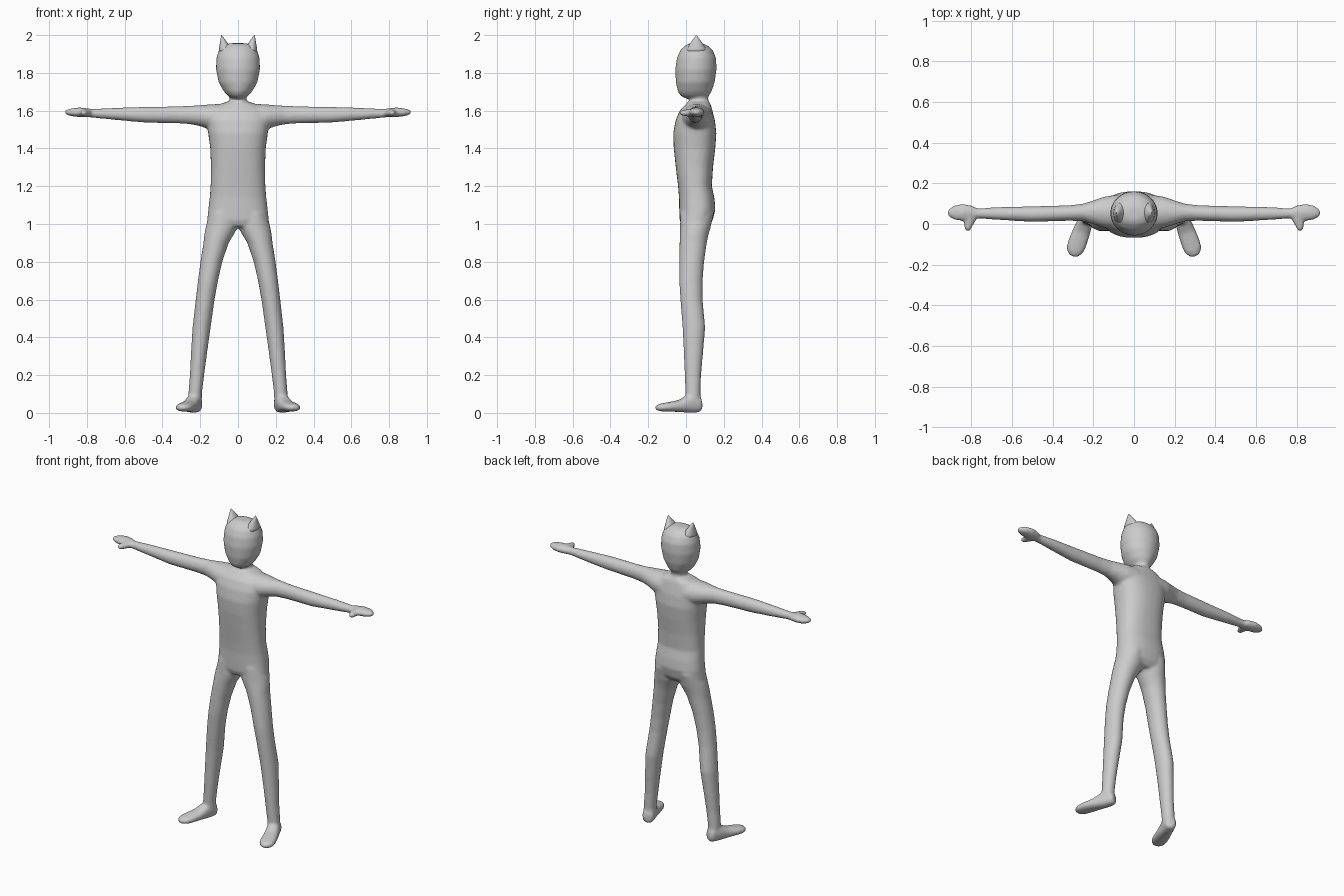
import bpy, bmesh, math
from mathutils import Vector as V


def loft(bm, rings, power=2.0, n=32):
    """Skin closed superellipse rings; each ring is (centre, half axis u, half axis v)."""
    loops = []
    for c, u, v in rings:
        loop = []
        for i in range(n):
            a = 2 * math.pi * i / n
            ca, sa = math.cos(a), math.sin(a)
            p = math.copysign(abs(ca) ** (2 / power), ca)
            q = math.copysign(abs(sa) ** (2 / power), sa)
            loop.append(bm.verts.new(c + u * p + v * q))
        loops.append(loop)
    faces = [bm.faces.new((a[i], a[(i + 1) % n], b[(i + 1) % n], b[i]))
             for a, b in zip(loops, loops[1:]) for i in range(n)]
    faces += [bm.faces.new(loops[0]), bm.faces.new(loops[-1])]
    bmesh.ops.recalc_face_normals(bm, faces=faces)


def upright(rows, s=1):
    """Rows of z, centre x, half width, y front, y back."""
    return [(V((s * x, (y0 + y1) / 2, z)), V((w, 0, 0)), V((0, (y1 - y0) / 2, 0)))
            for z, x, w, y0, y1 in rows]


def sideways(rows, s):
    """Rows of x, y front, y back, z bottom, z top."""
    return [(V((s * x, (y0 + y1) / 2, (z0 + z1) / 2)), V((0, (y1 - y0) / 2, 0)),
             V((0, 0, (z1 - z0) / 2))) for x, y0, y1, z0, z1 in rows]


def finish(name, bm):
    mesh = bpy.data.meshes.new(name)
    bm.to_mesh(mesh)
    bm.free()
    for p in mesh.polygons:
        p.use_smooth = True
    ob = bpy.data.objects.new(name, mesh)
    bpy.context.collection.objects.link(ob)
    return ob


bm = bmesh.new()

# Torso
loft(bm, upright([
    (0.985, 0, .150, -.020, .115), (1.02, 0, .163, -.034, .142),
    (1.08, 0, .157, -.036, .156), (1.14, 0, .150, -.037, .150),
    (1.20, 0, .145, -.042, .137), (1.30, 0, .143, -.054, .143),
    (1.40, 0, .147, -.065, .155), (1.48, 0, .158, -.068, .161),
    (1.55, 0, .168, -.055, .153), (1.60, 0, .155, -.033, .140),
    (1.63, 0, .110, -.005, .132), (1.648, 0, .055, .012, .122)]), 2.4)

# Neck and head
loft(bm, upright([(1.60, 0, .055, .01, .125), (1.66, 0, .043, .018, .118),
                  (1.72, 0, .043, .018, .118)]))
loft(bm, upright([
    (1.664, 0, .030, .00, .105), (1.678, 0, .054, -.028, .120),
    (1.70, 0, .074, -.043, .135), (1.75, 0, .103, -.054, .152),
    (1.82, 0, .117, -.057, .162), (1.88, 0, .114, -.048, .159),
    (1.92, 0, .102, -.030, .142), (1.945, 0, .078, -.005, .115),
    (1.957, 0, .045, .020, .085)]))

for s in (-1, 1):
    # Leg
    loft(bm, upright([
        (1.06, .080, .072, -.03, .148), (0.98, .087, .085, -.032, .130),
        (0.94, .102, .077, -.033, .118), (0.90, .116, .067, -.034, .110),
        (0.80, .141, .058, -.035, .096), (0.70, .159, .053, -.036, .088),
        (0.60, .174, .050, -.030, .088), (0.45, .193, .048, -.018, .102),
        (0.30, .208, .042, -.011, .089), (0.20, .217, .038, -.007, .080),
        (0.10, .227, .036, -.003, .077), (0.04, .228, .036, .000, .077)], s))
    # Foot, turned outwards
    d, side = V((s * .34, -.94, 0)), V((s * .94, .34, 0))
    heel = V((s * .215, .082, 0))
    loft(bm, [(heel + d * t + V((0, 0, (z0 + z1) / 2)), side * w, V((0, 0, (z1 - z0) / 2)))
              for t, w, z0, z1 in [
                  (.000, .020, .015, .065), (.012, .034, .003, .090),
                  (.060, .038, .000, .100), (.090, .040, .002, .088),
                  (.130, .044, .005, .067), (.190, .047, .007, .056),
                  (.225, .043, .008, .050), (.248, .028, .012, .043),
                  (.257, .014, .018, .036)]], 2.4)
    # Arm and hand
    loft(bm, sideways([
        (.08, -.03, .145, 1.48, 1.637), (.15, -.018, .134, 1.50, 1.633),
        (.20, -.002, .116, 1.518, 1.629), (.25, .014, .100, 1.528, 1.626),
        (.32, .016, .092, 1.533, 1.623), (.50, .010, .087, 1.537, 1.620),
        (.65, .019, .084, 1.551, 1.615), (.77, .027, .077, 1.563, 1.609),
        (.80, .018, .092, 1.566, 1.613), (.84, .014, .099, 1.566, 1.617),
        (.88, .019, .094, 1.570, 1.612), (.907, .033, .078, 1.577, 1.606),
        (.918, .045, .064, 1.585, 1.600)], s))
    # Thumb
    loft(bm, [(V((s * x, y, 1.588)), V((w, 0, 0)), V((0, 0, h))) for x, y, w, h in [
        (.807, .050, .036, .022), (.808, .015, .029, .020),
        (.814, -.010, .021, .017), (.817, -.027, .016, .013),
        (.817, -.034, .008, .007)]])

# Fuse all parts into one soft skin
body = finish("body", bm)
rem = body.modifiers.new("fuse", 'REMESH')
rem.mode = 'VOXEL'
rem.voxel_size = 0.008
rem.use_smooth_shade = True
smooth = body.modifiers.new("soften", 'SMOOTH')
smooth.factor = 0.5
smooth.iterations = 8

# Pointed ears
for label, s in (("left_ear", 1), ("right_ear", -1)):
    eb = bmesh.new()
    loft(eb, upright([
        (1.905, .062, .040, -.005, .112), (1.93, .068, .033, .006, .104),
        (1.95, .073, .024, .018, .092), (1.975, .080, .013, .035, .075),
        (2.00, .087, .001, .054, .056)], s), n=24)
    finish(label, eb)
